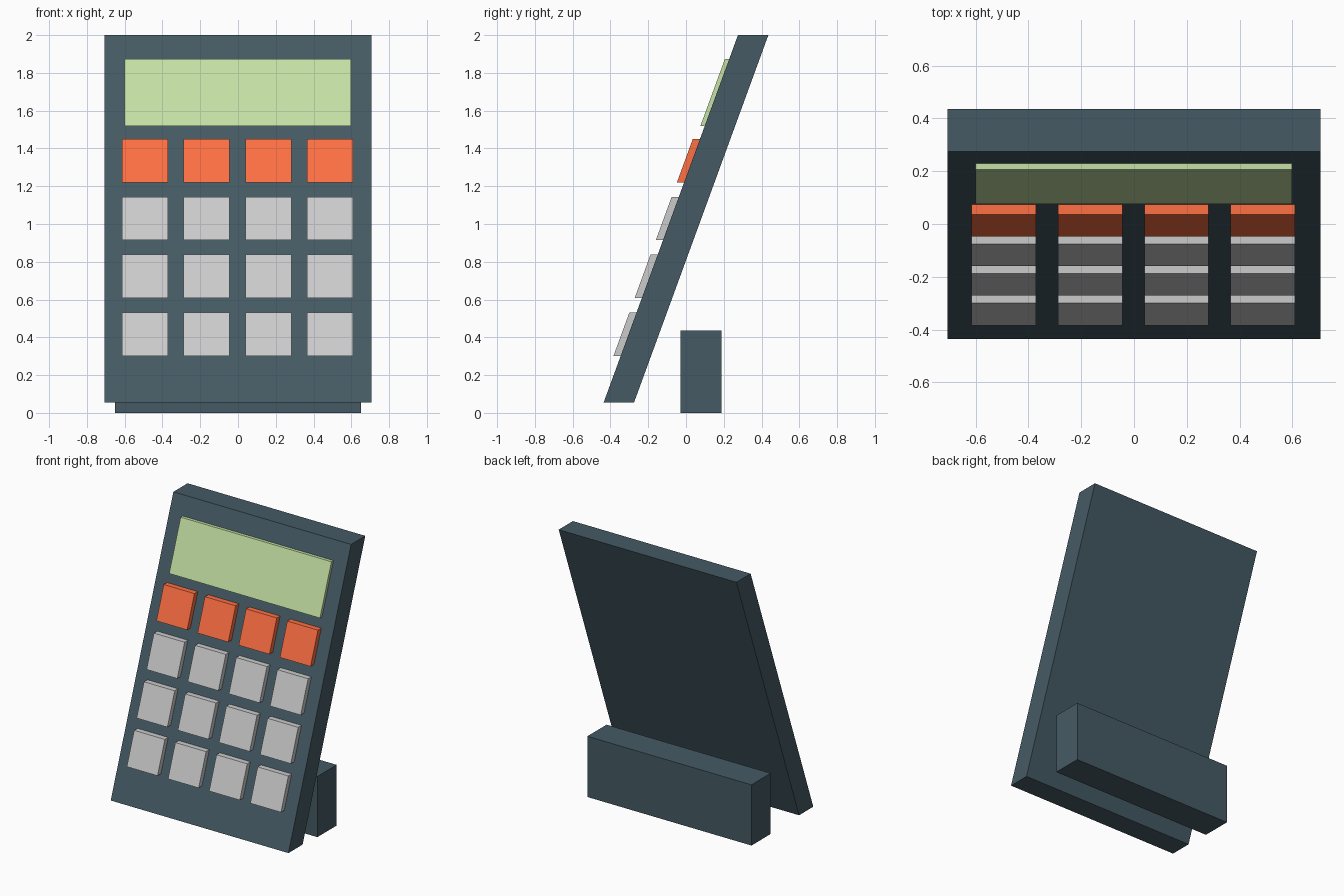
import bpy
import bmesh

if "Cube" in bpy.data.objects:
    bpy.data.objects.remove(bpy.data.objects["Cube"])

Z0, Y0 = 0.055, -0.436           # bottom front edge of the case
SLOPE = (0.275 + 0.436) / (2.0 - Z0)


def material(name, rgb):
    m = bpy.data.materials.new(name)
    m.diffuse_color = (*rgb, 1)
    m.use_nodes = True
    m.node_tree.nodes["Principled BSDF"].inputs["Base Color"].default_value = m.diffuse_color
    return m


def box(name, x, y, z, mat=None, lean=False):
    """Box between (min, max) pairs; lean shears it so y=0 lies on the case front."""
    bm = bmesh.new()
    bmesh.ops.create_cube(bm, size=1)
    for v in bm.verts:
        px, py, pz = (r[0] if c < 0 else r[1] for r, c in zip((x, y, z), v.co))
        if lean:
            py += Y0 + SLOPE * (pz - Z0)
        v.co = (px, py, pz)
    mesh = bpy.data.meshes.new(name)
    bm.to_mesh(mesh)
    bm.free()
    ob = bpy.data.objects.new(name, mesh)
    bpy.context.collection.objects.link(ob)
    if mat:
        mesh.materials.append(mat)
    return ob


slate = material("slate", (0.06, 0.102, 0.127))
green = material("screen_green", (0.558, 0.753, 0.376))
orange = material("key_orange", (1.0, 0.162, 0.056))
grey = material("key_grey", (0.51, 0.51, 0.51))

# Leaning case and upright rear stand
box("case", (-0.706, 0.706), (0, 0.161), (Z0, 2.0), slate, True)
box("rear_stand", (-0.652, 0.652), (-0.03, 0.188), (0, 0.436), slate)

# Display
box("display", (-0.6, 0.598), (-0.023, 0.004), (1.518, 1.873), green, True)

# Four by four keys, top row orange
for row in range(4):
    z = 0.302 + row * 0.3063
    for col in range(4):
        x = -0.615 + col * 0.327
        box(f"key_{row + 1}_{col + 1}", (x, x + 0.244), (-0.038, 0.004),
            (z, z + 0.229), orange if row == 3 else grey, True)
